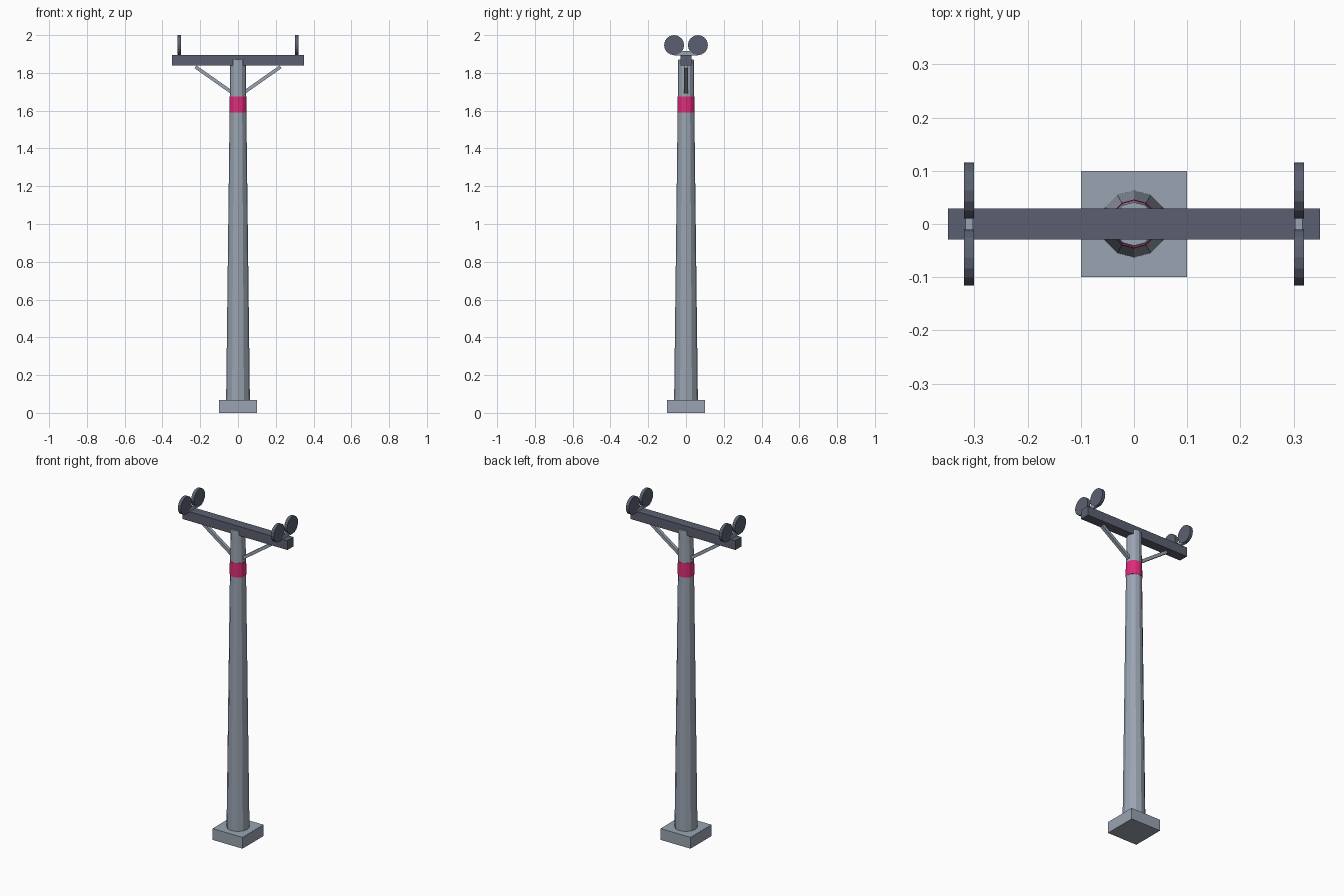
import bpy, math
from mathutils import Vector

if "Cube" in bpy.data.objects:
    bpy.data.objects.remove(bpy.data.objects["Cube"], do_unlink=True)


def material(name, rgb):
    m = bpy.data.materials.new(name)
    m.use_nodes = True
    m.diffuse_color = (*rgb, 1)
    m.node_tree.nodes["Principled BSDF"].inputs["Base Color"].default_value = (*rgb, 1)
    return m


steel = material("light steel", (0.32, 0.37, 0.44))
dark = material("dark steel", (0.105, 0.118, 0.165))
pink = material("pink band", (0.72, 0.025, 0.19))


def finish(name, mat):
    ob = bpy.context.object
    ob.name = name
    ob.data.materials.append(mat)
    return ob


def box(name, mat, centre, size, tilt=0):
    bpy.ops.mesh.primitive_cube_add(size=1, location=centre, rotation=(0, tilt, 0))
    ob = finish(name, mat)
    ob.scale = size
    return ob


def taper(name, mat, r1, r2, z1, z2):
    bpy.ops.mesh.primitive_cone_add(vertices=12, radius1=r1, radius2=r2,
                                    depth=z2 - z1, location=(0, 0, (z1 + z2) / 2))
    return finish(name, mat)


# Footing, tapered mast and painted band
box("footing", steel, (0, 0, 0.034), (0.2, 0.2, 0.068))
taper("mast", steel, 0.063, 0.041, 0.06, 1.87)
taper("painted_band", pink, 0.046, 0.045, 1.59, 1.675)

# Crossarm
box("crossarm", dark, (0, 0, 1.868), (0.7, 0.058, 0.056))

for side, s in (("left", 1), ("right", -1)):
    # Diagonal brace from mast to crossarm
    low, high = Vector((s * 0.03, 0, 1.695)), Vector((s * 0.225, 0, 1.832))
    d = high - low
    box(side + "_brace", steel, (low + high) / 2, (0.018, 0.02, d.length),
        math.atan2(d.x, d.z))
    # Axle bar carrying the pulley wheels
    box(side + "_axle_bar", steel, (s * 0.31, 0, 1.905), (0.014, 0.126, 0.024))
    for end, t in (("front", -1), ("back", 1)):
        bpy.ops.mesh.primitive_cylinder_add(
            vertices=16, radius=0.053, depth=0.019,
            location=(s * 0.31, t * 0.063, 1.947), rotation=(0, math.pi / 2, 0))
        finish(side + "_" + end + "_wheel", dark)
